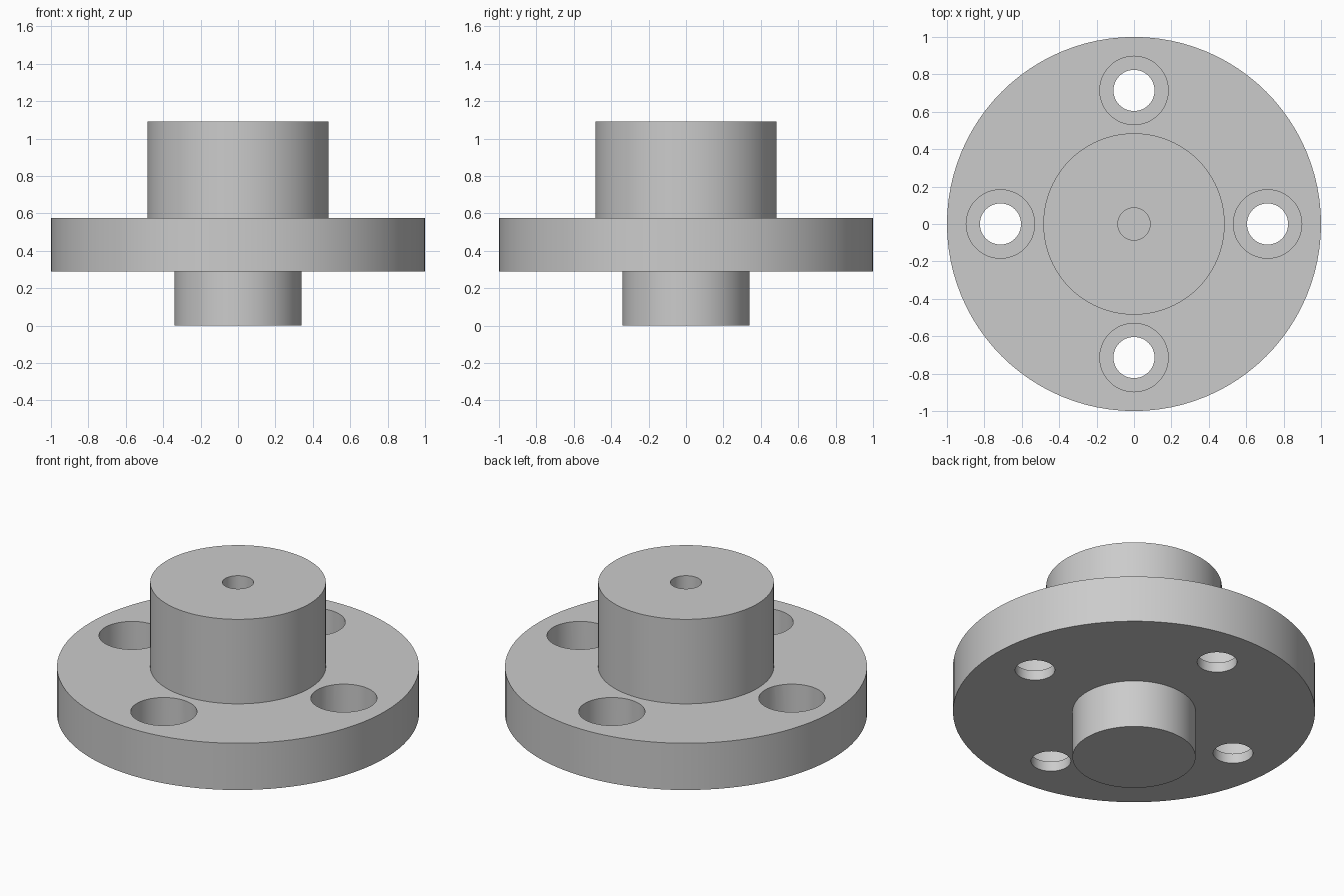
import bpy
import bmesh
import math
from mathutils import Matrix

cube = bpy.data.objects.get("Cube")
if cube:
    bpy.data.objects.remove(cube, do_unlink=True)

# Plain grey metal
metal = bpy.data.materials.new("grey metal")
metal.use_nodes = True
GREY = (0.6, 0.6, 0.6, 1)
metal.diffuse_color = GREY
metal.node_tree.nodes["Principled BSDF"].inputs["Base Color"].default_value = GREY


def lathe(bm, profile, sides, centre=(0, 0)):
    """Revolve an (r, z) profile, bottom to top, into a closed solid."""
    part = bmesh.new()
    verts = [part.verts.new((r, 0, z)) for r, z in profile]
    edges = [part.edges.new(pair) for pair in zip(verts, verts[1:])]
    bmesh.ops.spin(part, geom=verts + edges, axis=(0, 0, 1), cent=(0, 0, 0),
                   angle=math.tau, steps=sides, use_duplicate=False)
    bmesh.ops.remove_doubles(part, verts=part.verts, dist=0.0001)
    bmesh.ops.recalc_face_normals(part, faces=part.faces)
    part.transform(Matrix.Translation((*centre, 0)))
    mesh = bpy.data.meshes.new("lathe")
    part.to_mesh(mesh)
    part.free()
    bm.from_mesh(mesh)
    bpy.data.meshes.remove(mesh)


def make_object(name, bm):
    mesh = bpy.data.meshes.new(name)
    bm.to_mesh(mesh)
    bm.free()
    mesh.materials.append(metal)
    obj = bpy.data.objects.new(name, mesh)
    bpy.context.collection.objects.link(obj)
    return obj


# Stepped body: lower spigot, flange, upper hub and blind centre bore
SPIGOT, FLANGE, HUB, BORE = 0.34, 1.0, 0.485, 0.086
Z_UNDER, Z_OVER, Z_TOP, Z_BORE = 0.29, 0.575, 1.09, 0.55
bm = bmesh.new()
lathe(bm, [(0, 0), (SPIGOT, 0), (SPIGOT, Z_UNDER), (FLANGE, Z_UNDER),
           (FLANGE, Z_OVER), (HUB, Z_OVER), (HUB, Z_TOP),
           (BORE, Z_TOP), (BORE, Z_BORE), (0, Z_BORE)], 96)
body = make_object("flanged_hub", bm)

# Four counterbored bolt holes
HOLE, RECESS, Z_LEDGE, BOLT_CIRCLE = 0.11, 0.183, 0.35, 0.714
bm = bmesh.new()
for i in range(4):
    a = i * math.pi / 2
    lathe(bm, [(0, 0.1), (HOLE, 0.1), (HOLE, Z_LEDGE), (RECESS, Z_LEDGE),
               (RECESS, 0.8), (0, 0.8)], 48,
          (BOLT_CIRCLE * math.cos(a), BOLT_CIRCLE * math.sin(a)))
cutter = make_object("bolt_hole_cutter", bm)
cutter.hide_render = True

cut = body.modifiers.new("bolt holes", 'BOOLEAN')
cut.operation = 'DIFFERENCE'
cut.solver = 'EXACT'
cut.object = cutter

bpy.ops.object.select_all(action='DESELECT')
body.select_set(True)
bpy.context.view_layer.objects.active = body
bpy.ops.object.modifier_apply(modifier=cut.name)
bpy.data.objects.remove(cutter, do_unlink=True)
bpy.ops.object.shade_smooth_by_angle(angle=math.radians(30))
